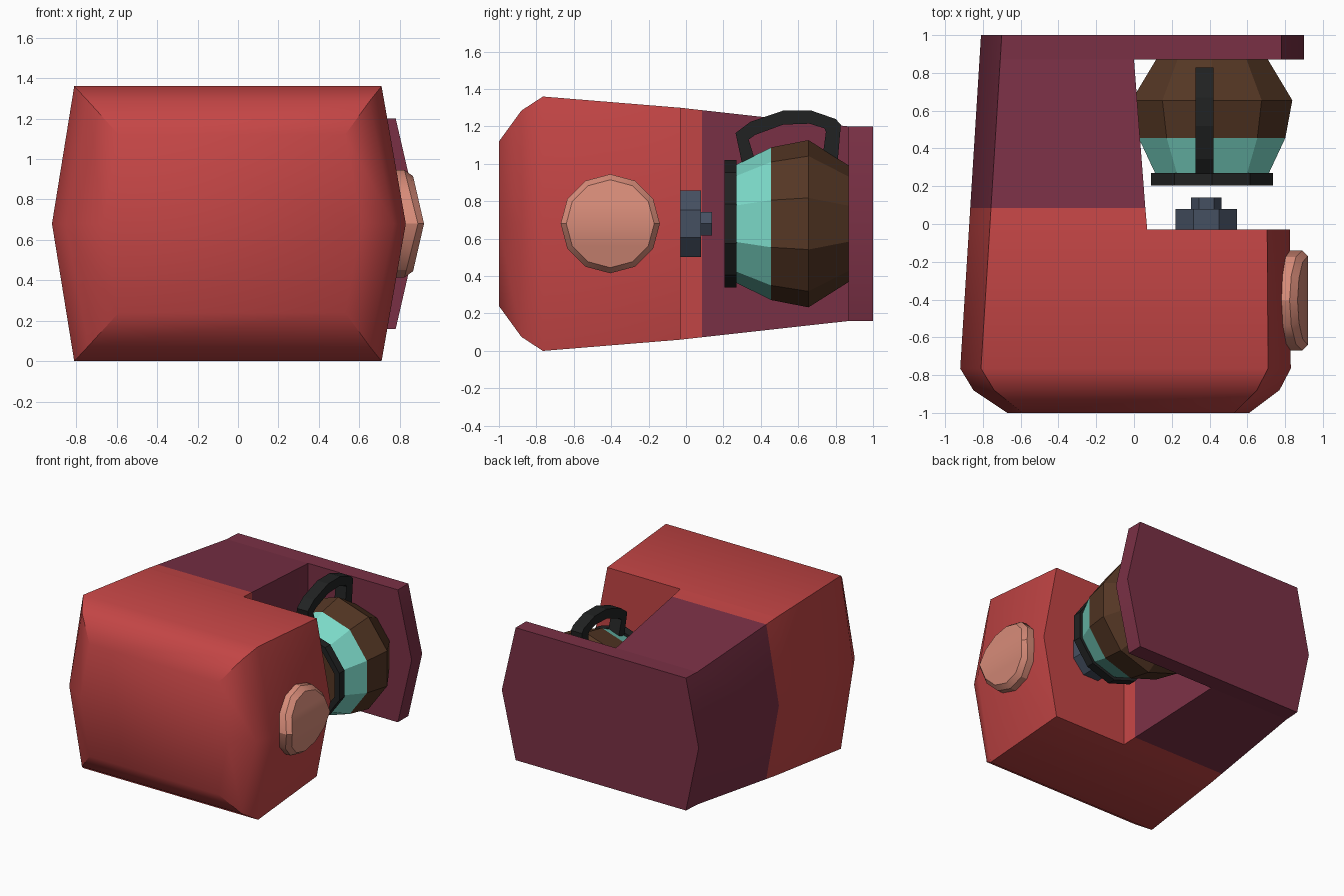
import bpy, bmesh, math

if "Cube" in bpy.data.objects:
    bpy.data.objects.remove(bpy.data.objects["Cube"])

def mat(name, c):
    m = bpy.data.materials.new(name)
    m.diffuse_color = (*c, 1)
    m.use_nodes = True
    m.node_tree.nodes["Principled BSDF"].inputs["Base Color"].default_value = m.diffuse_color
    return m

RED = mat("red", (0.55, 0.06, 0.06))
PLUM = mat("plum", (0.195, 0.03, 0.06))
PEACH = mat("peach", (0.68, 0.26, 0.19))
TEAL = mat("teal", (0.2, 0.70, 0.58))
BROWN = mat("brown", (0.09, 0.038, 0.018))
BLACK = mat("black", (0.015, 0.016, 0.016))
SLATE = mat("slate", (0.06, 0.08, 0.12))
MID = 0.68

def make(name, verts, faces, mats, rule=None, smooth=None):
    """Mesh object with outward normals and a material rule on face centres."""
    bm = bmesh.new()
    vs = [bm.verts.new(v) for v in verts]
    for f in faces:
        bm.faces.new([vs[i] for i in f])
    bmesh.ops.remove_doubles(bm, verts=bm.verts, dist=1e-4)
    bmesh.ops.recalc_face_normals(bm, faces=bm.faces)
    if rule:
        for f in bm.faces:
            f.material_index = rule(f.calc_center_median())
    me = bpy.data.meshes.new(name)
    bm.to_mesh(me)
    bm.free()
    for m in mats:
        me.materials.append(m)
    ob = bpy.data.objects.new(name, me)
    bpy.context.collection.objects.link(ob)
    if smooth:
        bpy.ops.object.select_all(action='DESELECT')
        bpy.context.view_layer.objects.active = ob
        ob.select_set(True)
        bpy.ops.object.shade_smooth_by_angle(angle=math.radians(smooth))
    return ob

def turned(name, x, z, n, profile, mats, rule=None, phase=0.0, zs=1.0, closed=False):
    """Revolve (y, radius) points around a y axis; closed loops the profile."""
    verts = [(x + r * math.sin(phase + 2 * math.pi * i / n), y,
              z + zs * r * math.cos(phase + 2 * math.pi * i / n))
             for y, r in profile for i in range(n)]
    k = len(profile)
    faces = [[a * n + i, a * n + (i + 1) % n, (a + 1) % k * n + (i + 1) % n, (a + 1) % k * n + i]
             for a in range(k if closed else k - 1) for i in range(n)]
    if not closed:
        faces += [list(range(n)), list(range((k - 1) * n, k * n))]
    return make(name, verts, faces, mats, rule)

# Body: six-sided sections along y, stepping in for the pot bay
def section(y, xl, xr, h, wl=0.11, wr=0.12):
    return [(xl, y, MID), (xl + wl, y, MID + h), (xr - wr, y, MID + h),
            (xr, y, MID), (xr - wr, y, MID - h), (xl + wl, y, MID - h)]

rings = [section(-1.0, -0.67, 0.61, 0.44, 0.08, 0.08),
         section(-0.88, -0.85, 0.77, 0.605),
         section(-0.765, -0.92, 0.83, 0.68),
         section(-0.03, -0.874, 0.825, 0.62),
         section(-0.03, -0.874, 0.07, 0.62, wr=0),
         section(0.085, -0.867, 0.06, 0.607, wr=0),
         section(0.87, -0.818, 0.0, 0.52, wr=0),
         section(0.87, -0.818, 0.90, 0.52),
         section(1.0, -0.81, 0.90, 0.52)]
faces = [list(range(6)), list(range(48, 54))]
for a in range(8):
    step = rings[a][0][1] == rings[a + 1][0][1]
    for i in ((2, 3) if step else range(6)):
        j = (i + 1) % 6
        faces.append([a * 6 + i, a * 6 + j, a * 6 + 6 + j, a * 6 + 6 + i])
make("machine_body", [v for r in rings for v in r], faces, [RED, PLUM],
     lambda c: int(c.y > 0.085), smooth=40)

# Side button, bent to follow the ridge of the body side
n = 12
verts = []
for r, x0, slope in ((0.265, 0.80, 0.18), (0.265, 0.89, 0.25), (0.235, 0.92, 0.23)):
    for i in range(n):
        t = 2 * math.pi * i / n
        dz = r * math.sin(t)
        verts.append((x0 - slope * abs(dz), -0.405 + r * math.cos(t), MID + dz))
faces = [[a * n + i, a * n + (i + 1) % n, a * n + n + (i + 1) % n, a * n + n + i]
         for a in range(2) for i in range(n)]
half = n // 2
for a in (0, 2):
    faces += [[a * n + i for i in range(half + 1)],
              [a * n + i % n for i in range(half, n + 1)]]
make("side_button", verts, faces, [PEACH], smooth=30)

# Spout on the inner wall
turned("spout_base", 0.383, MID, 8, [(-0.04, 0.176), (0.08, 0.176)], [SLATE],
       phase=math.pi / 8, zs=1.1)
turned("spout_tip", 0.383, MID, 6, [(0.07, 0.08), (0.14, 0.08)], [SLATE],
       phase=math.pi / 6, zs=0.9)

# Pot: ten-sided, clear upper band open at the rim, dark contents
PX = 0.413
turned("pot_contents", PX, MID, 10, [(0.455, 0.408), (0.655, 0.447), (0.88, 0.305)], [BROWN])
turned("pot_glass", PX, MID, 10, [(0.26, 0.312), (0.455, 0.408), (0.455, 0.398), (0.26, 0.302)],
       [TEAL], closed=True)
turned("pot_rim", PX, MID, 10, [(0.205, 0.34), (0.27, 0.34), (0.27, 0.295), (0.205, 0.295)],
       [BLACK], closed=True)

# Handle: flat bent bar
outer = [(0.30, 1.00), (0.265, 1.165), (0.345, 1.225), (0.52, 1.285), (0.67, 1.285),
         (0.80, 1.24), (0.828, 1.21), (0.81, 1.0)]
inner = [(0.375, 1.00), (0.335, 1.13), (0.37, 1.155), (0.52, 1.21), (0.66, 1.215),
         (0.74, 1.19), (0.748, 1.17), (0.725, 1.0)]
k = len(outer)
verts = [(x, y, z) for x in (0.325, 0.42) for y, z in outer + inner]
faces = []
for i in range(k - 1):
    o, p = [i, i + 1], [k + i + 1, k + i]
    faces += [o + p, [v + 2 * k for v in o + p],
              o + [i + 1 + 2 * k, i + 2 * k], p + [k + i + 2 * k, k + i + 1 + 2 * k]]
for i in (0, k - 1):
    faces.append([i, i + k, i + 3 * k, i + 2 * k])
make("pot_handle", verts, faces, [BLACK])
